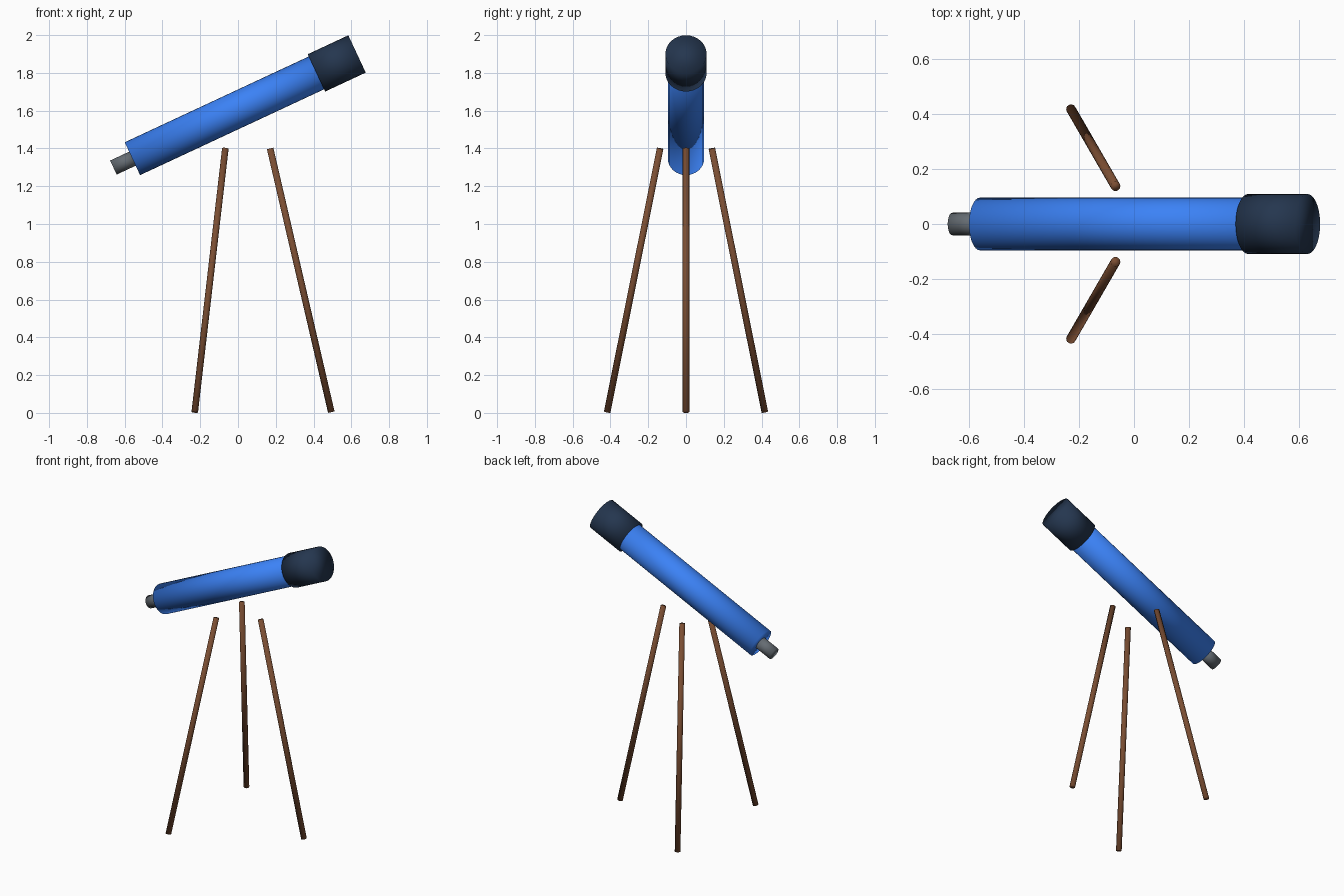
import bpy
from math import cos, sin, radians
from mathutils import Vector

if "Cube" in bpy.data.objects:
    bpy.data.objects.remove(bpy.data.objects["Cube"])

PIVOT = Vector((0.012, 0, 1.612))
TILT = radians(25)
AXIS = Vector((cos(TILT), 0, sin(TILT)))


def material(name, rgb):
    mat = bpy.data.materials.new(name)
    mat.diffuse_color = (*rgb, 1)
    mat.use_nodes = True
    mat.node_tree.nodes["Principled BSDF"].inputs["Base Color"].default_value = mat.diffuse_color
    return mat


def rod(name, start, end, radius, sides, mat):
    """Smooth closed cylinder between two points."""
    span = end - start
    bpy.ops.mesh.primitive_cylinder_add(
        vertices=sides, radius=radius, depth=span.length,
        location=(start + end) / 2,
        rotation=span.to_track_quat('Z', 'Y').to_euler())
    obj = bpy.context.object
    obj.name = name
    obj.data.materials.append(mat)
    bpy.ops.object.shade_smooth()
    return obj


blue = material("blue_paint", (0.044, 0.223, 0.922))
navy = material("navy_paint", (0.018, 0.037, 0.078))
steel = material("grey_metal", (0.13, 0.15, 0.17))
wood = material("brown_wood", (0.195, 0.075, 0.032))

# Tilted optical parts, placed by distance along the axis
for name, a, b, radius, mat in (
        ("main_tube", -0.63, 0.63, 0.096, blue),
        ("front_hood", 0.445, 0.682, 0.109, navy),
        ("eyepiece", -0.741, -0.61, 0.041, steel)):
    rod(name, PIVOT + AXIS * a, PIVOT + AXIS * b, radius, 32, mat)

# Tripod legs, splayed evenly around the pivot
for i in range(3):
    angle = radians(120 * i)
    out = Vector((cos(angle), sin(angle), 0))
    base = Vector((PIVOT.x, 0, 0))
    rod(f"tripod_leg_{i + 1}",
        base + out * 0.482 + Vector((0, 0, 0.004)),
        base + out * 0.158 + Vector((0, 0, 1.4)), 0.0175, 16, wood)
